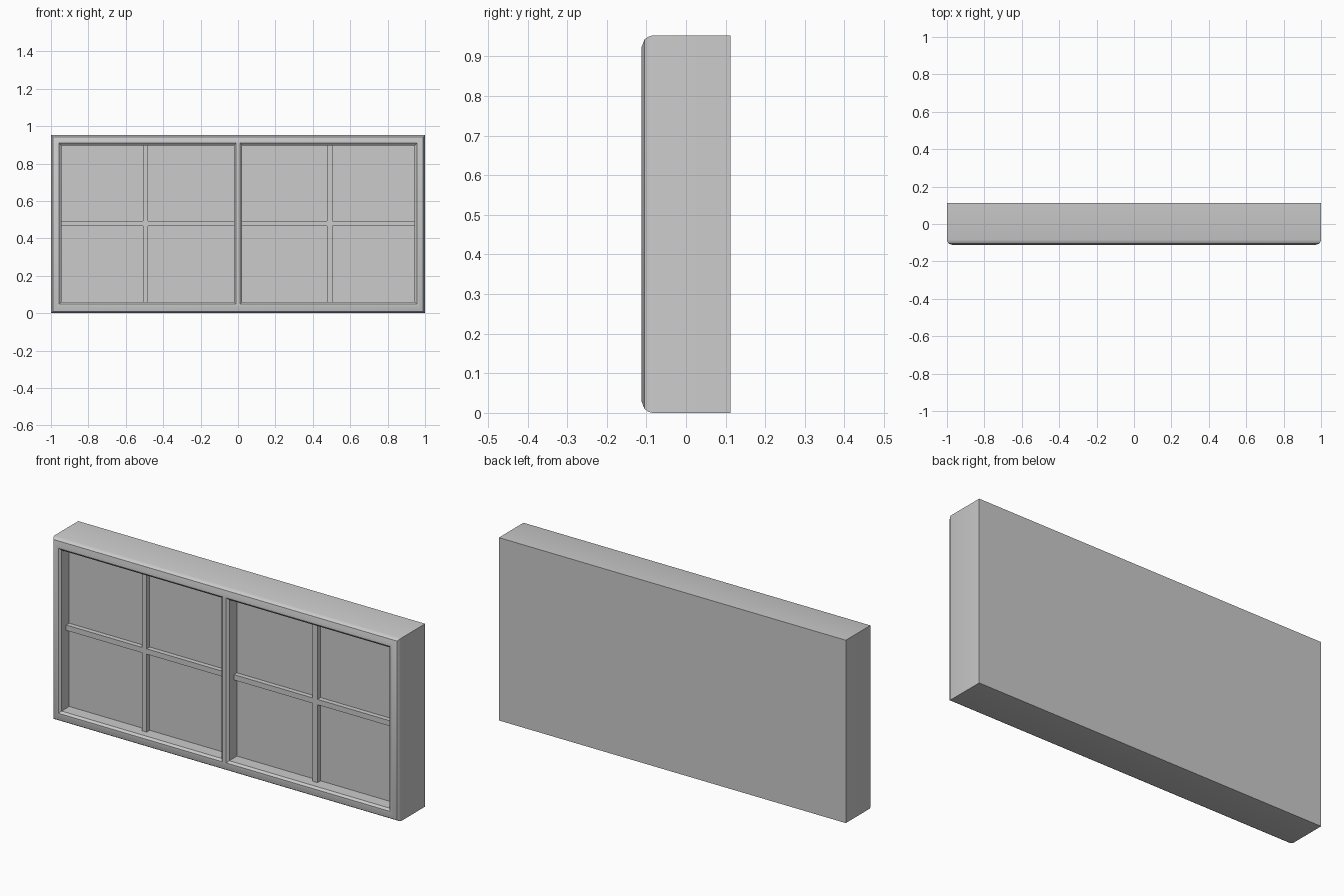
import bpy, bmesh

if "Cube" in bpy.data.objects:
    bpy.data.objects.remove(bpy.data.objects["Cube"])

HALF_D = 0.1125   # half depth
HEIGHT = 0.953
PANE_Y = -0.04    # face of the recessed panes


def loft(name, x0, x1, z0, z1, steps):
    """Closed solid lofted along y through rectangles given as (y, inset)."""
    bm = bmesh.new()
    rings = []
    for y, i in steps:
        rings.append([bm.verts.new(p) for p in (
            (x0 + i, y, z0 + i), (x1 - i, y, z0 + i),
            (x1 - i, y, z1 - i), (x0 + i, y, z1 - i))])
    for a, b in zip(rings, rings[1:]):
        for k in range(4):
            n = (k + 1) % 4
            bm.faces.new((a[k], a[n], b[n], b[k]))
    bm.faces.new(rings[0])
    bm.faces.new(rings[-1])
    bmesh.ops.recalc_face_normals(bm, faces=bm.faces)
    me = bpy.data.meshes.new(name)
    bm.to_mesh(me)
    bm.free()
    ob = bpy.data.objects.new(name, me)
    bpy.context.collection.objects.link(ob)
    return ob


# Frame block with rounded front rim
frame = loft("window_frame", -1, 1, 0, HEIGHT, [
    (HALF_D, 0), (-0.085, 0), (-0.095, 0.003),
    (-0.105, 0.010), (-HALF_D, 0.030)])

# Two recessed openings with a small chamfer round the inner edge
openings = {"left": (-0.945, -0.022), "right": (0.022, 0.945)}
for side, (x0, x1) in openings.items():
    cutter = loft("opening_cutter_" + side, x0, x1, 0.06, 0.898, [
        (-0.2, -0.011), (-HALF_D, -0.011), (-0.103, 0), (PANE_Y, 0)])
    cutter.hide_render = True
    mod = frame.modifiers.new("opening_" + side, 'BOOLEAN')
    mod.operation = 'DIFFERENCE'
    mod.solver = 'EXACT'
    mod.object = cutter
    bpy.context.view_layer.objects.active = frame
    bpy.ops.object.modifier_apply(modifier=mod.name)
    bpy.data.objects.remove(cutter)

# Glazing bars: one upright and one crossbar per opening
BAR = 0.014
MID_Z = 0.48
bar_steps = [(PANE_Y + 0.01, 0), (PANE_Y - 0.025, 0)]
for side, (x0, x1) in openings.items():
    cx = -0.495 if side == "left" else 0.49
    loft("upright_bar_" + side, cx - BAR, cx + BAR, 0.055, 0.903, bar_steps)
    loft("cross_bar_" + side, x0 - 0.005, x1 + 0.005,
         MID_Z - BAR, MID_Z + BAR, bar_steps)

# Smooth the rounded rim, keep the corners crisp
bpy.ops.object.select_all(action='DESELECT')
frame.select_set(True)
bpy.context.view_layer.objects.active = frame
bpy.ops.object.shade_smooth_by_angle(angle=0.55)
